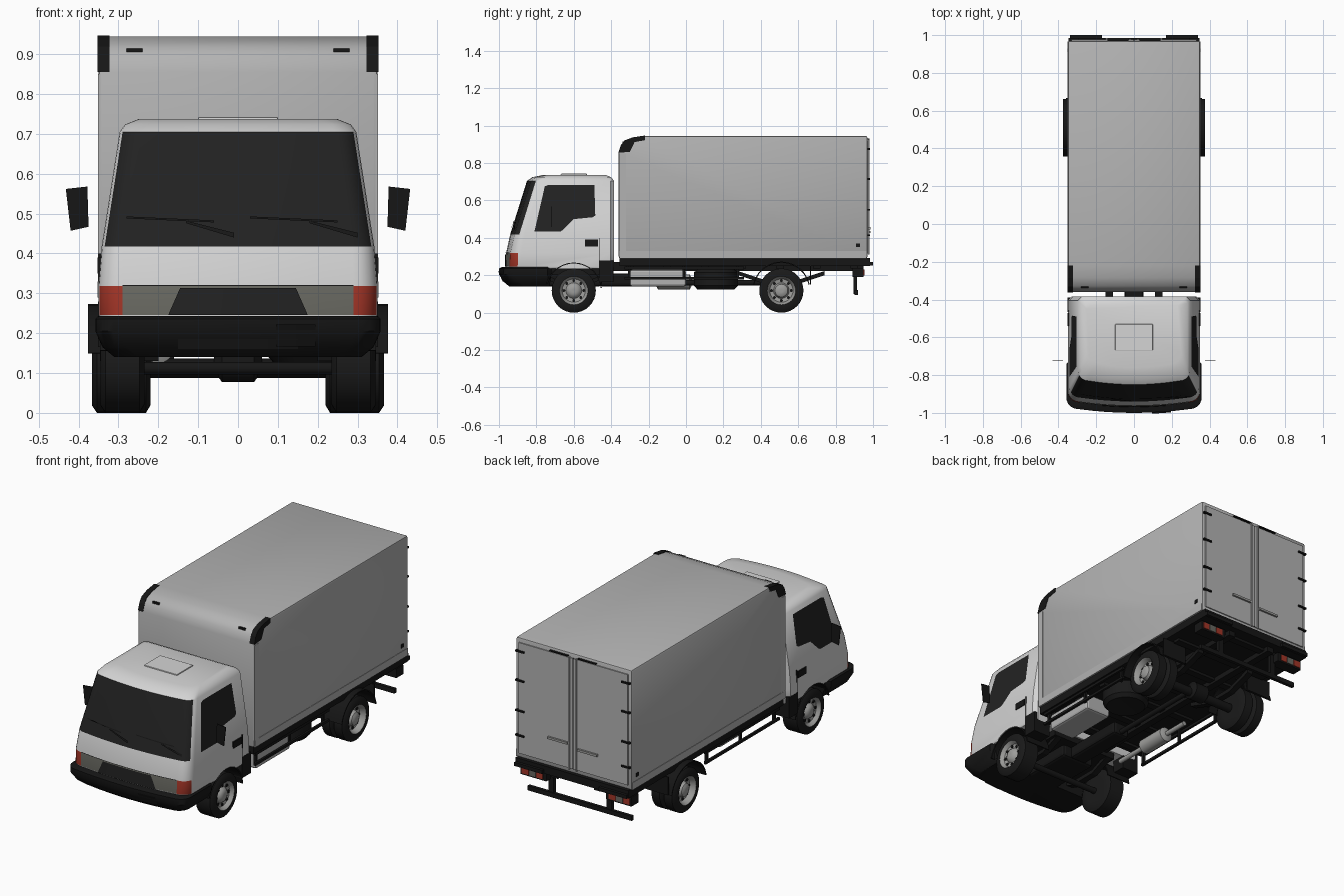
import bpy, bmesh, math
from mathutils import Vector

if "Cube" in bpy.data.objects:
    bpy.data.objects.remove(bpy.data.objects["Cube"])

def mat(name, r, g, b):
    m = bpy.data.materials.new(name)
    m.diffuse_color = (r, g, b, 1)
    m.use_nodes = True
    m.node_tree.nodes["Principled BSDF"].inputs["Base Color"].default_value = m.diffuse_color
    return m

CAB = mat("cab_white", .66, .66, .66)
BOX = mat("box_grey", .45, .45, .45)
BLACK = mat("trim_black", .008, .008, .008)
GLASS = mat("dark_glass", .016, .016, .016)
TYRE = mat("tyre_rubber", .010, .010, .010)
RIM = mat("rim_silver", .34, .34, .33)
LAMP = mat("lamp_grey", .14, .14, .12)
RED = mat("lamp_red", .36, .035, .02)

def mk(name, verts, faces, mats, idx=None, smooth=False, bevel=0, closed=True):
    me = bpy.data.meshes.new(name)
    me.from_pydata([tuple(v) for v in verts], [], faces)
    for m in mats:
        me.materials.append(m)
    if idx:
        for p, i in zip(me.polygons, idx):
            p.material_index = i
    bm = bmesh.new()
    bm.from_mesh(me)
    if closed:
        bmesh.ops.recalc_face_normals(bm, faces=bm.faces)
    if bevel:
        es = [e for e in bm.edges if e.calc_face_angle(0) > 1]
        bmesh.ops.bevel(bm, geom=es, offset=bevel, segments=2, affect='EDGES', profile=.5)
    bm.to_mesh(me)
    bm.free()
    ob = bpy.data.objects.new(name, me)
    bpy.context.collection.objects.link(ob)
    if smooth:
        shade(ob)
    return ob

def shade(ob):
    bpy.ops.object.select_all(action='DESELECT')
    ob.select_set(True)
    bpy.context.view_layer.objects.active = ob
    bpy.ops.object.shade_smooth_by_angle(angle=math.radians(35))

def prism(name, poly, x0, x1, m, bevel=0, smooth=False):
    n = len(poly)
    v = [(x, y, z) for x in (x0, x1) for y, z in poly]
    f = [tuple(range(n)), tuple(range(n, 2 * n))]
    f += [(i, (i + 1) % n, n + (i + 1) % n, n + i) for i in range(n)]
    return mk(name, v, f, [m], bevel=bevel, smooth=smooth)

def box(name, x0, x1, y0, y1, z0, z1, m, bevel=0):
    return prism(name, [(y0, z0), (y1, z0), (y1, z1), (y0, z1)], x0, x1, m, bevel)

def lathe(name, prof, c, axis, mats, idx=None, seg=32):
    """Revolve (distance along axis, radius) points; ends are capped."""
    v, f, mi = [], [], []
    for a, r in prof:
        for k in range(seg):
            t = 2 * math.pi * k / seg
            p, q = r * math.cos(t), r * math.sin(t)
            d = {'x': (a, p, q), 'y': (p, a, q), 'z': (p, q, a)}[axis]
            v.append(Vector(c) + Vector(d))
    for j in range(len(prof) - 1):
        for k in range(seg):
            l = (k + 1) % seg
            f.append((j * seg + k, j * seg + l, (j + 1) * seg + l, (j + 1) * seg + k))
            mi.append(idx[j] if idx else 0)
    f += [tuple(range(seg)), tuple(range(len(v) - seg, len(v)))]
    mi += [mi[0], mi[-1]]
    return mk(name, v, f, mats, mi, smooth=True)

def arc_strip(name, cy, cz, r, t, a0, a1, x0, x1):
    A = [math.radians(a0 + (a1 - a0) * k / 12) for k in range(13)]
    poly = [(cy + r * math.cos(a), cz + r * math.sin(a)) for a in A]
    poly += [(cy + (r - t) * math.cos(a), cz + (r - t) * math.sin(a)) for a in reversed(A)]
    return prism(name, poly, x0, x1, BLACK, smooth=True)

# Lofted plan rings with bowed front; level = (z, half width, front y, back y, corner radius)
BOW = .03
def ring(z, hw, yf, yb, r):
    w = hw - r
    xs = [w * (k / 4 - 1) for k in range(9)]
    front = [(x, yf + BOW * (x / hw) ** 2, z) for x in xs]
    ye = front[-1][1]
    arc = [(w + r * math.sin(a), ye + r - r * math.cos(a), z)
           for a in (math.radians(15 * k) for k in range(1, 7))]
    right = arc + [(hw, yb - .02, z), (hw - .02, yb, z)]
    return front + right + [(-x, y, q) for x, y, q in reversed(right)]

def loft(name, levels, mats, rule=lambda j, i: 0):
    rings = [ring(*l) for l in levels]
    n = len(rings[0])
    f, mi = [], []
    for j in range(len(rings) - 1):
        for i in range(n):
            k = (i + 1) % n
            f.append((j * n + i, j * n + k, (j + 1) * n + k, (j + 1) * n + i))
            mi.append(rule(j, i))
    f += [tuple(range(n)), tuple(range((len(rings) - 1) * n, len(rings) * n))]
    return mk(name, sum(rings, []), f, mats, mi + [0, 0])

def front_patch(name, levels, corners, m, off=.004):
    """Plate on the bowed front; corners (x, z): lower left/right, upper right/left."""
    a, b, c, d = [Vector(p) for p in corners]
    v = []
    for k in range(9):
        for p in (a.lerp(b, k / 8), d.lerp(c, k / 8)):
            x, z = p
            for l, h in zip(levels, levels[1:]):
                if l[0] <= z <= h[0]:
                    t = (z - l[0]) / (h[0] - l[0])
                    hw, yf = l[1] + t * (h[1] - l[1]), l[2] + t * (h[2] - l[2])
            v.append((x, yf + BOW * (x / hw) ** 2 - off, z))
    f = [(2 * k, 2 * k + 2, 2 * k + 3, 2 * k + 1) for k in range(8)]
    return mk(name, v, f, [m], closed=False)

# Cab shell: windscreen, lamps and indicators coloured by ring position
cab_l = [(.235, .345, -.965, -.39, .06), (.246, .35, -.965, -.385, .06), (.318, .35, -.962, -.385, .06),
         (.418, .342, -.94, -.385, .055), (.705, .297, -.85, -.385, .055), (.724, .283, -.822, -.40, .06),
         (.737, .25, -.76, -.43, .06)]
def cab_rule(j, i):
    if j == 3 and (i < 12 or i > 20):
        return 1
    if j == 1 and i < 8:
        return 2
    if j == 1 and (i < 13 or i > 19):
        return 3
    return 0
cab = loft("cab", cab_l, [CAB, GLASS, LAMP, RED], cab_rule)
WF, WR, WZ = -.60, .51, .118
for s in (-1, 1):   # wheel arch cuts
    cut = lathe("arch_cutter", [(-.1, .15), (.1, .15)], (s * .3, WF, WZ), 'x', [CAB])
    cut.hide_render = True
    mod = cab.modifiers.new("arch", 'BOOLEAN')
    mod.operation, mod.solver, mod.object = 'DIFFERENCE', 'EXACT', cut
    bpy.context.view_layer.objects.active = cab
    bpy.ops.object.modifier_apply(modifier=mod.name)
    bpy.data.objects.remove(cut)
shade(cab)
box("roof_hatch", -.1, .1, -.67, -.53, .73, .743, CAB, .004)

# Front grille, wipers, bumper
front_patch("grille", cab_l, [(-.175, .246), (.175, .246), (.145, .314), (-.145, .314)], GLASS)
front_patch("lower_front_line", cab_l, [(-.29, .318), (.29, .318), (.29, .321), (-.29, .321)], BLACK, .003)
for x in (-.33, -.02):
    front_patch("wiper_blade", cab_l, [(x + .05, .488), (x + .27, .478), (x + .27, .483), (x + .05, .493)], BLACK, .006)
    front_patch("wiper_arm", cab_l, [(x + .2, .476), (x + .32, .44), (x + .32, .452), (x + .2, .482)], BLACK, .007)
bum_l = [(.14, .31, -.945, -.73, .06), (.165, .34, -.975, -.725, .06), (.205, .358, -1.0, -.72, .06),
         (.236, .358, -1.0, -.72, .06), (.243, .35, -.985, -.72, .06)]
shade(loft("bumper", bum_l, [BLACK]))
front_patch("bumper_intake", bum_l, [(-.15, .16), (.15, .16), (.15, .185), (-.15, .185)], GLASS, .003)
front_patch("plate_holder", bum_l, [(.095, .167), (.195, .167), (.195, .222), (.095, .222)], BLACK, .006)

# Cab sides
win = [(-.81, .435), (-.755, .675), (-.735, .683), (-.49, .683), (-.485, .52), (-.50, .51), (-.60, .50),
       (-.655, .445), (-.67, .435)]
for s, n in ((-1, "left_"), (1, "right_")):
    def side(z):
        return s * (.342 - (z - .418) * .045 / .287 + .003)
    mk(n + "door_window", [(side(z), y, z) for y, z in win],
       [tuple(range(len(win)))[::-s]], [GLASS], closed=False)
    box(n + "door_handle", s * .34, s * .352, -.54, -.47, .355, .39, BLACK)
    box(n + "door_seam", s * .34, s * .3505, -.462, -.459, .27, .40, BLACK)
    mk(n + "mirror", [(s * x, y, z) for y in (-.723, -.719) for x, z in
                      ((.375, .467), (.42, .457), (.432, .562), (.378, .568))],
       [(0, 1, 2, 3), (4, 5, 6, 7), (0, 1, 5, 4), (1, 2, 6, 5), (2, 3, 7, 6), (3, 0, 4, 7)], [BLACK])
    arc_strip(n + "front_wheel_liner", WF, WZ, .151, .006, 5, 165, s * .2, s * .346)
    box(n + "cab_rear_flap", s * .25, s * .351, -.465, -.388, .165, .28, BLACK)

# Cargo box
prof = [(-.36, .29), (-.36, .855), (-.347, .893), (-.328, .918), (-.285, .935), (-.22, .945), (.97, .945), (.97, .29)]
prism("cargo_box", prof, -.35, .35, BOX, bevel=.01, smooth=True)
corner = [(-.362, .855), (-.349, .894), (-.33, .92), (-.286, .937), (-.22, .947), (-.22, .922), (-.275, .912), (-.30, .86)]
for s, n in ((-1, "left_"), (1, "right_")):
    prism(n + "box_corner_cap", corner, s * .322, s * .352, BLACK)
    box(n + "box_lower_rail", s * .345, s * .352, -.355, .965, .29, .33, BOX)
    box(n + "box_front_post", s * .345, s * .3515, -.358, -.32, .33, .85, BOX)
    box(n + "box_side_mark", s * .345, s * .353, .91, .93, .35, .37, BLACK)
    box(n + "front_marker", s * .24, s * .28, -.34, -.33, .905, .915, BLACK)
    # Rear doors, lock rods and hinges
    box(n + "rear_door", s * .002, s * .33, .965, .976, .315, .92, BOX)
    box(n + "lock_rod", s * .018, s * .025, .974, .982, .31, .925, BOX)
    box(n + "lock_handle", s * .03, s * .15, .974, .986, .435 + s * .01, .447 + s * .01, RIM)
    box(n + "door_top_latch", s * .03, s * .14, .97, .982, .925, .93, BLACK)
    for z in (.41, .545, .71, .87):
        box(n + "door_hinge", s * .295, s * .346, .97, .984, z, z + .009, BLACK)
    # Rear light cluster and floor lip
    box(n + "rear_floor_lip", s * .17, s * .34, .96, 1.0, .252, .272, BLACK)
    box(n + "light_bar", s * .18, s * .335, .89, .95, .19, .24, BLACK)
    for k, m in enumerate((RED, LAMP, RED)):
        box(n + "tail_light", s * (.2 + .043 * k), s * (.24 + .043 * k), .945, .954, .198, .232, m)
    box(n + "underrun_post", s * .16, s * .19, .895, .915, .10, .26, BLACK)
    # Chassis rail, side guards, rear mudguards
    box(n + "chassis_rail", s * .11, s * .15, -.9, .95, .222, .27, BLACK)
    for z in (.176, .232):
        box(n + "side_guard", s * .325, s * .337, -.33, .31, z, z + .014, BLACK)
    for y in (-.31, -.02, .27):
        box(n + "side_guard_post", s * .312, s * .326, y, y + .014, .176, .27, BLACK)
    arc_strip(n + "rear_mudguard", WR, WZ, .155, .006, 12, 168, s * .2, s * .376)
    box(n + "mud_flap", s * .21, s * .36, .662, .668, .15, .25, BLACK)
    # Bowed leaf springs
    for y, h in ((WF, .2), (WR, .23)):
        prism(n + "leaf_spring", [(y - h, .2), (y - .08, .15), (y + .08, .15), (y + h, .2), (y + h, .222),
                                  (y + .08, .172), (y - .08, .172), (y - h, .222)], s * .15, s * .185, BLACK)
box("door_gap", -.002, .002, .965, .976, .315, .92, BLACK)
box("underrun_bar", -.315, .315, .902, .92, .095, .12, BLACK)
box("cargo_floor", -.342, .342, -.355, .985, .25, .292, BLACK)
for k in range(7):
    box("cross_member", -.3, .3, -.32 + k * .2, -.28 + k * .2, .235, .255, BLACK)

# Wheels: front single, rear twin
def wheel(name, s, xc, y, w, dish):
    p = [(-w, .068), (-w, .098), (-w + .012, .118), (w - .012, .118), (w, .1), (w, .076),
         (w - .006, .071), (w - dish, .062), (w - dish - .004, .042), (w - .012, .034), (w - .004, .02), (w - .004, .008)]
    lathe(name, [(s * a, r) for a, r in p], (s * xc, y, WZ), 'x', [TYRE, RIM], [0] * 5 + [1] * 6)
    for k in range(8):
        a = math.pi * k / 4
        c = (s * (xc + w - dish), y + .053 * math.cos(a), WZ + .053 * math.sin(a))
        lathe(name + "_hole", [(-.003, .008), (.003, .008)], c, 'x', [BLACK], seg=10)
for s, n in ((-1, "left_"), (1, "right_")):
    wheel(n + "front_wheel", s, .29, WF, .055, .02)
    wheel(n + "rear_outer_wheel", s, .33, WR, .036, .03)
    wheel(n + "rear_inner_wheel", s, .255, WR, .036, .03)

# Axles, driveline and underbody
for y, r in ((WF, .016), (WR, .024)):
    lathe("axle", [(-.27, r), (.27, r)], (0, y, .112), 'x', [BLACK], seg=16)
lathe("differential", [(-.06, .02), (-.04, .048), (.04, .048), (.06, .02)], (0, WR, .125), 'x', [BLACK], seg=20)
lathe("drive_shaft", [(-.1, .014), (.46, .014)], (0, 0, .16), 'y', [BLACK], seg=12)
box("engine_block", -.1, .1, -.88, -.45, .14, .24, BLACK, .015)
box("gearbox", -.05, .05, -.46, -.1, .14, .21, BLACK, .015)
box("cab_floor", -.2, .2, -.92, -.4, .2, .242, BLACK)
box("fuel_tank", .165, .318, -.3, 0, .14, .23, BOX, .012)
lathe("spare_tyre", [(-.05, .07), (-.055, .1), (-.035, .118), (.035, .118), (.05, .1), (.05, .07)],
      (.19, .16, .18), 'z', [TYRE])
lathe("muffler", [(-.11, .02), (-.1, .04), (.07, .04), (.08, .02)], (-.2, -.05, .165), 'y', [RIM], seg=20)
lathe("exhaust_pipe", [(-.3, .013), (.22, .013)], (-.2, -.05, .165), 'y', [RIM], seg=12)
